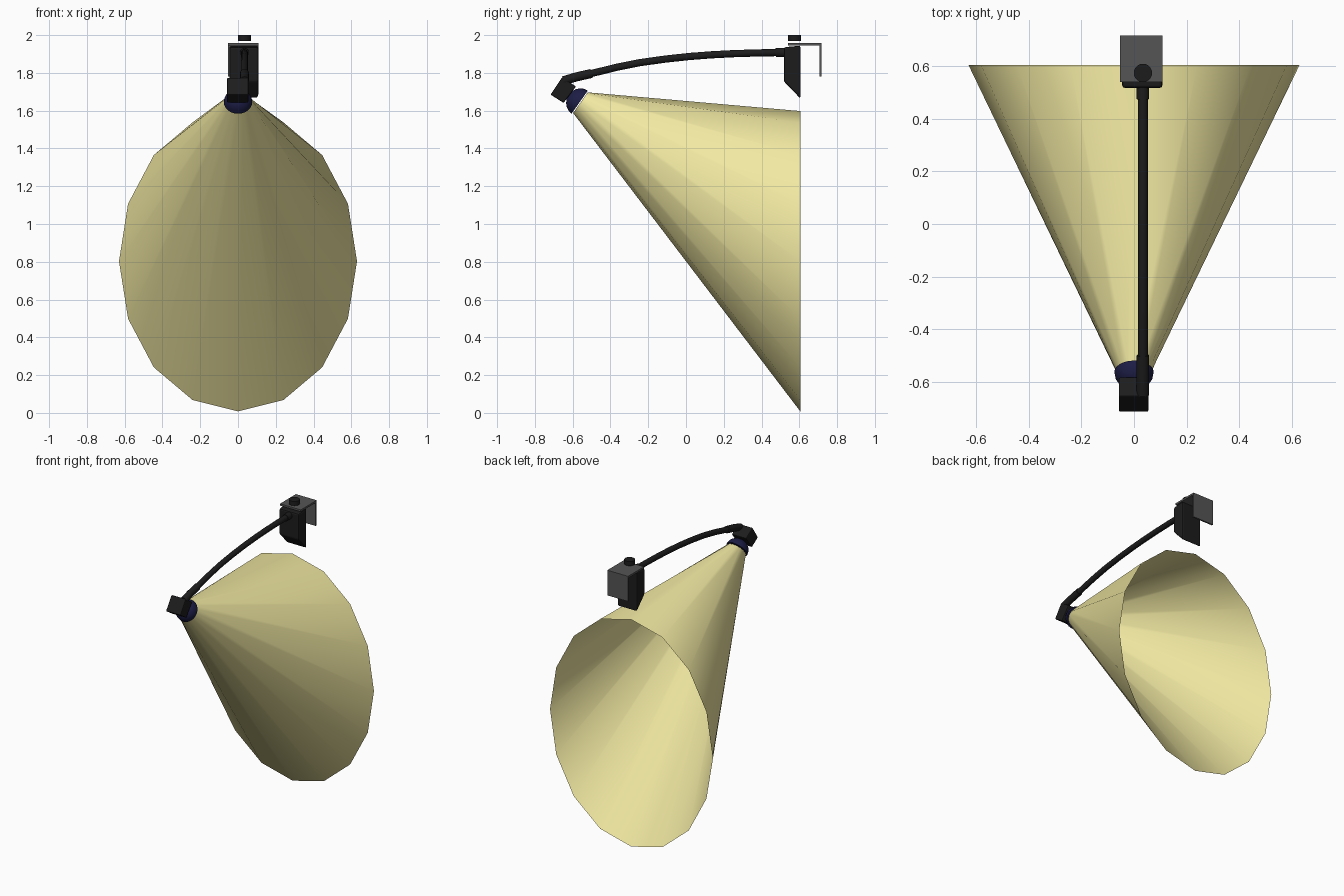
import bpy, bmesh, math
from mathutils import Vector, Matrix

if "Cube" in bpy.data.objects:
    bpy.data.objects.remove(bpy.data.objects["Cube"])


def mat(name, r, g, b):
    m = bpy.data.materials.new(name)
    m.diffuse_color = (r, g, b, 1)
    m.use_nodes = True
    m.node_tree.nodes["Principled BSDF"].inputs["Base Color"].default_value = m.diffuse_color
    return m


BLACK = mat("black", 0.012, 0.012, 0.012)
NAVY = mat("navy", 0.012, 0.012, 0.06)
GREY = mat("dark_grey", 0.09, 0.09, 0.09)
YELLOW = mat("pale_yellow", 0.88, 0.81, 0.36)


def finish(name, bm, material, smooth=None):
    bmesh.ops.recalc_face_normals(bm, faces=bm.faces)
    me = bpy.data.meshes.new(name)
    bm.to_mesh(me)
    bm.free()
    ob = bpy.data.objects.new(name, me)
    bpy.context.collection.objects.link(ob)
    me.materials.append(material)
    if smooth:
        bpy.ops.object.select_all(action='DESELECT')
        ob.select_set(True)
        bpy.context.view_layer.objects.active = ob
        bpy.ops.object.shade_smooth_by_angle(angle=math.radians(smooth))
    return ob


def skin(bm, rings):
    """Join successive rings of points with quads."""
    vs = [[bm.verts.new(p) for p in r] for r in rings]
    n = len(vs[0])
    for a, b in zip(vs, vs[1:]):
        for i in range(n):
            j = (i + 1) % n
            bm.faces.new((a[i], a[j], b[j], b[i]))
    return vs


def extrude_yz(name, profile, x0, x1, material, bevel=0):
    """Side profile in (y, z) extruded across x."""
    bm = bmesh.new()
    vs = skin(bm, [[(x, y, z) for y, z in profile] for x in (x0, x1)])
    for ring in vs:
        bm.faces.new(ring)
    ob = finish(name, bm, material)
    if bevel:
        mod = ob.modifiers.new("bevel", 'BEVEL')
        mod.width, mod.segments = bevel, 2
    return ob


def tube(name, pts, radius, x, sides=12):
    """Round tube along a (y, z) path at constant x."""
    pts = [Vector((x, y, z)) for y, z in pts]
    rings = []
    for i, p in enumerate(pts):
        t = (pts[min(i + 1, len(pts) - 1)] - pts[max(i - 1, 0)]).normalized()
        u = Vector((1, 0, 0))
        v = t.cross(u)
        rings.append([p + radius * (math.cos(a) * u + math.sin(a) * v)
                      for a in (math.tau * k / sides for k in range(sides))])
    bm = bmesh.new()
    vs = skin(bm, rings)
    bm.faces.new(vs[0])
    bm.faces.new(vs[-1])
    return finish(name, bm, BLACK, 40)


# lamp aiming frame: side = x, up = along the rim, aim = beam direction
rim = Vector((0, -0.563, 1.645))
side = Vector((1, 0, 0))
up = Vector((0, 0.575, 0.818))
aim = Vector((0, 0.818, -0.575))

# open light beam: tilted small ring to upright elliptical mouth
angles = [math.tau * k / 16 for k in range(16)]
bm = bmesh.new()
skin(bm, [
    [rim + aim * 0.005 + 0.067 * (math.sin(a) * side + math.cos(a) * up) for a in angles],
    [(0.63 * math.sin(a), 0.605, 0.803 + 0.795 * math.cos(a)) for a in angles]])
finish("light_beam", bm, YELLOW, 35)

# domed lamp shade with flat lens face
ang = [math.tau * k / 24 for k in range(24)]
bm = bmesh.new()
rings = []
for k in range(6):
    t = math.radians(88) * k / 5
    r, d = 0.075 * math.cos(t), 0.07 * math.sin(t)
    rings.append([rim - aim * d + r * (math.sin(a) * side + math.cos(a) * up) for a in ang])
vs = skin(bm, rings)
bm.faces.new(vs[0])
bm.faces.new(vs[-1])
finish("lamp_dome", bm, NAVY, 40)

# lamp housing block
extrude_yz("lamp_housing", [(-0.717, 1.685), (-0.648, 1.641), (-0.582, 1.728), (-0.656, 1.776)],
           -0.058, 0.055, BLACK, 0.006)

# curved arm with end sleeves
AX = 0.034
path = [(-0.64, 1.765), (-0.58, 1.78), (-0.5, 1.797), (-0.37, 1.829), (-0.246, 1.854),
        (-0.11, 1.873), (0.02, 1.887), (0.14, 1.896), (0.257, 1.902), (0.39, 1.906), (0.53, 1.908)]
tube("arm", path, 0.019, AX)
tube("lower_arm_sleeve", [(-0.65, 1.758), (-0.58, 1.779), (-0.5, 1.797)], 0.024, AX)
tube("upper_arm_sleeve", [(0.475, 1.907), (0.53, 1.908)], 0.024, AX)

# clamp body with slanted underside
extrude_yz("clamp_body", [(0.518, 1.755), (0.606, 1.664), (0.606, 1.944), (0.518, 1.936)],
           -0.045, 0.108, BLACK, 0.01)

# L-shaped wall bracket
extrude_yz("clamp_bracket", [(0.54, 1.945), (0.706, 1.945), (0.706, 1.782), (0.717, 1.782),
                             (0.717, 1.958), (0.54, 1.958)], -0.053, 0.108, GREY)

# clamp screw knob
bm = bmesh.new()
bmesh.ops.create_cone(bm, cap_ends=True, segments=20, radius1=0.035, radius2=0.035, depth=0.03,
                      matrix=Matrix.Translation((AX, 0.575, 1.985)))
finish("clamp_knob", bm, BLACK, 40)
